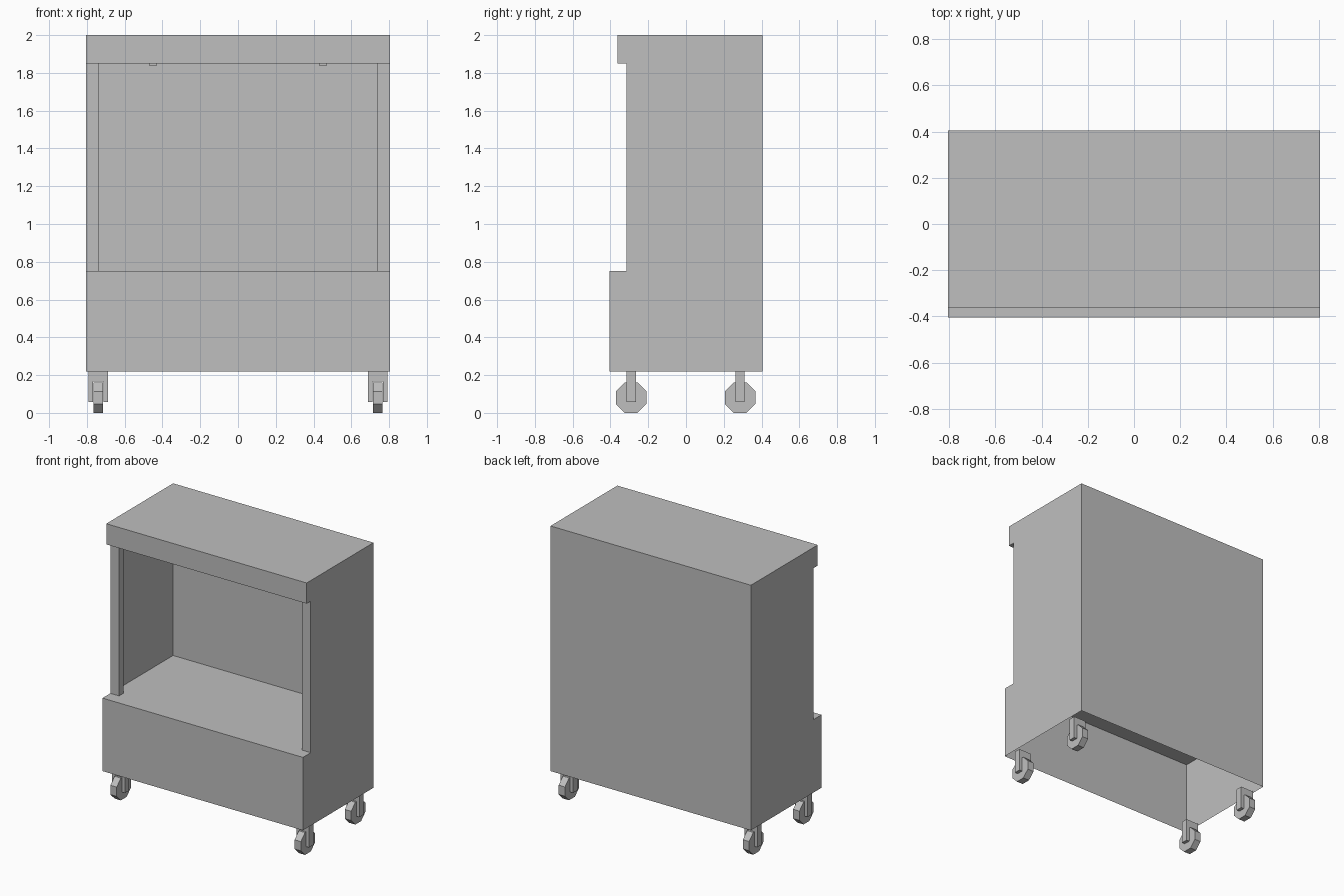
import bpy, bmesh, math
from mathutils import Matrix, Vector

default = bpy.data.objects.get("Cube")
if default:
    bpy.data.objects.remove(default, do_unlink=True)

grey = bpy.data.materials.new("light_grey")
GREY = (0.52, 0.52, 0.52, 1)
grey.diffuse_color = GREY
grey.use_nodes = True
grey.node_tree.nodes["Principled BSDF"].inputs["Base Color"].default_value = GREY

# Main levels and depths
HALF_W, BACK, FRONT = 0.805, 0.405, -0.405
HEADER_Y, OPEN_Y = -0.362, -0.315
BASE, COUNTER, CEILING, TOP = 0.22, 0.75, 1.85, 2.0


def finish(name, bm):
    mesh = bpy.data.meshes.new(name)
    bm.to_mesh(mesh)
    bm.free()
    mesh.materials.append(grey)
    obj = bpy.data.objects.new(name, mesh)
    bpy.context.collection.objects.link(obj)
    return obj


def box(name, low, high):
    low, high = Vector(low), Vector(high)
    bm = bmesh.new()
    bmesh.ops.create_cube(bm, size=1, matrix=Matrix.Translation((low + high) / 2)
                          @ Matrix.Diagonal((*(high - low), 1)))
    return finish(name, bm)


def sheet(name, points):
    bm = bmesh.new()
    bm.faces.new([bm.verts.new(p) for p in points])
    return finish(name, bm)


def panel(name, start, end):
    """Full-width sheet between two (y, z) points."""
    (y0, z0), (y1, z1) = start, end
    return sheet(name, [(-HALF_W, y0, z0), (HALF_W, y0, z0),
                        (HALF_W, y1, z1), (-HALF_W, y1, z1)])


# Cabinet sheets, open underneath and at the upper front
panel("front_panel", (FRONT, BASE), (FRONT, COUNTER))
panel("counter", (FRONT, COUNTER), (BACK, COUNTER))
panel("ceiling", (BACK, CEILING), (HEADER_Y, CEILING))
panel("header", (HEADER_Y, CEILING), (HEADER_Y, TOP))
panel("roof", (HEADER_Y, TOP), (BACK, TOP))
panel("back_panel", (BACK, TOP), (BACK, BASE))

side_profile = [(FRONT, BASE), (BACK, BASE), (BACK, TOP), (HEADER_Y, TOP),
                (HEADER_Y, CEILING), (OPEN_Y, CEILING),
                (OPEN_Y, COUNTER), (FRONT, COUNTER)]

for side, sx in (("left", 1), ("right", -1)):
    # Stepped side wall
    outline = [(sx * HALF_W, y, z) for y, z in side_profile]
    sheet(side + "_side_wall", outline if sx > 0 else outline[::-1])

    # Narrow post beside the opening
    xs = sorted((sx * 0.735, sx * (HALF_W - 0.001)))
    box(side + "_post", (xs[0], OPEN_Y, COUNTER), (xs[1], OPEN_Y + 0.05, CEILING))

    # Small ceiling lamp
    box(side + "_lamp", (sx * 0.45 - 0.021, -0.021, CEILING - 0.012),
        (sx * 0.45 + 0.021, 0.021, CEILING))

    # Casters: eight-sided wheel in a forked bracket
    for end, y in (("front", -0.29), ("back", 0.287)):
        name, x, r = f"{end}_{side}", sx * 0.74, 0.081
        bm = bmesh.new()
        bmesh.ops.create_cone(
            bm, cap_ends=True, segments=8, depth=0.05,
            radius1=r / math.cos(math.pi / 8), radius2=r / math.cos(math.pi / 8),
            matrix=Matrix.Translation((x, y, r)) @ Matrix.Rotation(math.pi / 2, 4, 'Y')
            @ Matrix.Rotation(math.pi / 8, 4, 'Z'))
        finish(name + "_wheel", bm)
        for leg, offset in (("inner", -sx * 0.039), ("outer", sx * 0.039)):
            box(f"{name}_{leg}_fork_leg", (x + offset - 0.012, y - 0.024, 0.057),
                (x + offset + 0.012, y + 0.024, BASE))
        box(name + "_fork_crown", (x - 0.027, y - 0.024, 0.165),
            (x + 0.027, y + 0.024, BASE))
